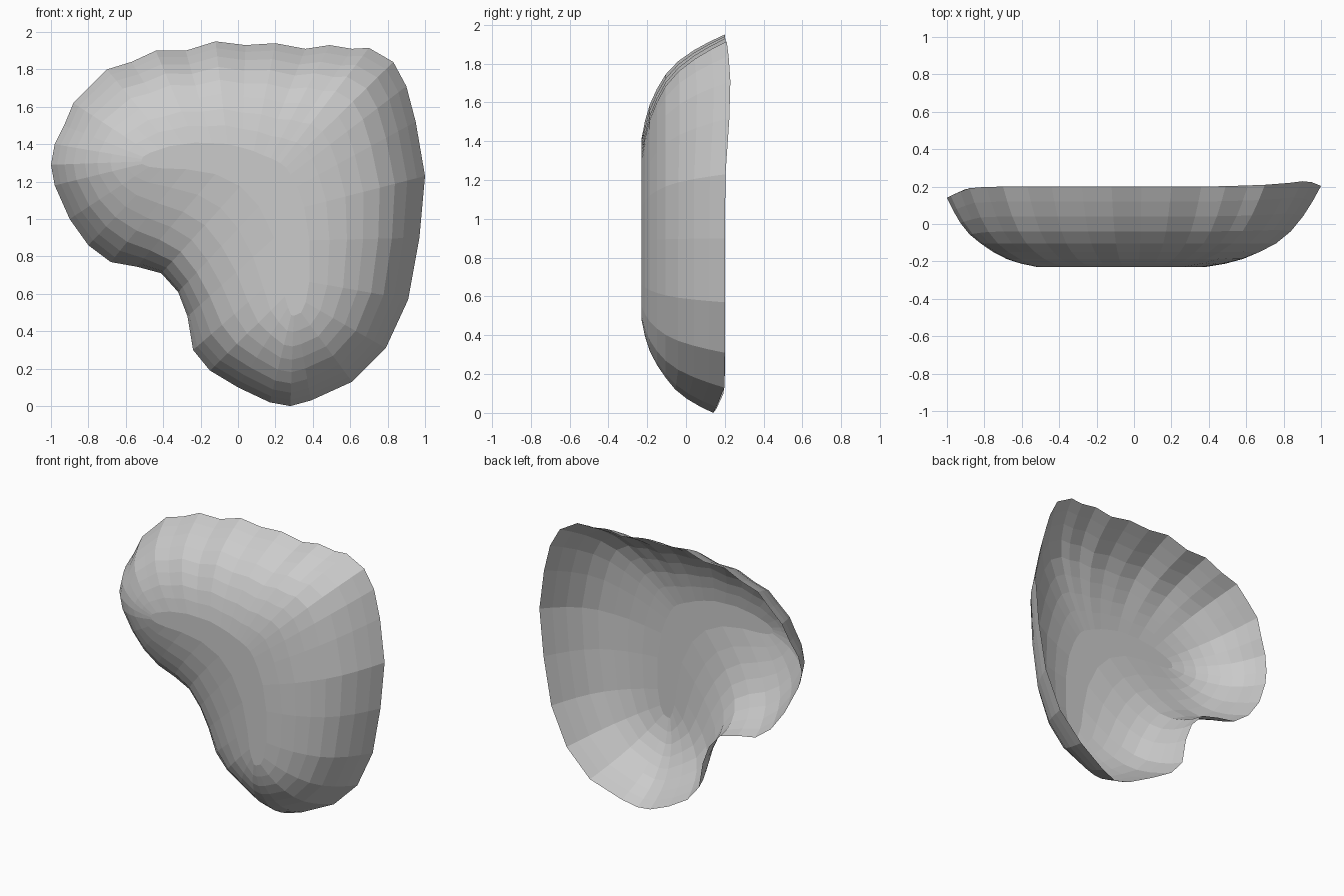
import bpy, bmesh, math
from mathutils import Vector

if "Cube" in bpy.data.objects:
    bpy.data.objects.remove(bpy.data.objects["Cube"])

# Rim outline seen from the front: x, z, matching position along the inner spine
RIM = [(-1, 1.29, 0), (-.98, 1.4, 0), (-.93, 1.5, 0), (-.88, 1.62, .02), (-.79, 1.71, .05),
       (-.7, 1.8, .08), (-.57, 1.84, .12), (-.44, 1.9, .16), (-.28, 1.9, .22), (-.12, 1.95, .28),
       (.04, 1.93, .34), (.2, 1.94, .39), (.36, 1.91, .43), (.49, 1.93, .46), (.61, 1.91, .48),
       (.7, 1.915, .5), (.83, 1.84, .52), (.9, 1.71, .55), (.95, 1.52, .6), (1, 1.23, .68),
       (.97, .9, .8), (.91, .57, .93), (.79, .31, .98), (.61, .13, 1), (.39, .03, 1),
       (.28, 0, 1), (.17, .02, 1), (0, .1, .98), (-.15, .19, .95), (-.24, .3, .87),
       (-.27, .48, .73), (-.32, .61, .56), (-.41, .71, .42), (-.54, .745, .28),
       (-.68, .77, .15), (-.8, .86, .06), (-.9, 1.0, .02), (-.98, 1.18, 0)]
# Bowl section: fraction from rim to spine, depth
SECTION = [(.06, .12), (.13, .04), (.22, -.04), (.33, -.105), (.45, -.15),
           (.58, -.187), (.72, -.212), (.88, -.23)]


def spine(u):
    a, b, c = Vector((-.45, 1.31)), Vector((.4, 1.5)), Vector((.3, .55))
    return a * (1 - u) ** 2 + b * 2 * u * (1 - u) + c * u * u


def near(p, x, z, r):
    return math.exp(-((p - Vector((x, z))).length / r) ** 2)


def rim_depth(p):
    return .2 - .06 * near(p, -1, 1.29, .25) - .06 * near(p, .28, 0, .2) + .03 * near(p, .88, 1.65, .3)


# Rings stepping from the rim to the flat front of the bowl
bm = bmesh.new()
rings = []
for f, y in [(0, None)] + SECTION:
    ring = []
    for x, z, u in RIM:
        p = Vector((x, z))
        steep = 1 + .5 * near(p, -.33, .62, .3)   # steeper wall in the notch
        q = p.lerp(spine(u), f ** steep)
        lip = rim_depth(p)
        depth = lip if y is None else y + (lip - .2) * max(0, 1 - f / .3)
        ring.append(bm.verts.new((q.x, depth, q.y)))
    rings.append(ring)

n = len(RIM)
for a, b in zip(rings, rings[1:]):
    for i in range(n):
        j = (i + 1) % n
        bm.faces.new((a[i], a[j], b[j], b[i]))
front = bm.faces.new(rings[-1])
bmesh.ops.triangulate(bm, faces=[front])
bmesh.ops.recalc_face_normals(bm, faces=bm.faces[:])
bm.normal_update()
# Outside of the open bowl faces the front
if sum(f.normal.y * f.calc_area() for f in bm.faces) > 0:
    bmesh.ops.reverse_faces(bm, faces=bm.faces[:])

mesh = bpy.data.meshes.new("curved_shell")
bm.to_mesh(mesh)
bm.free()
bpy.context.collection.objects.link(bpy.data.objects.new("curved_shell", mesh))
